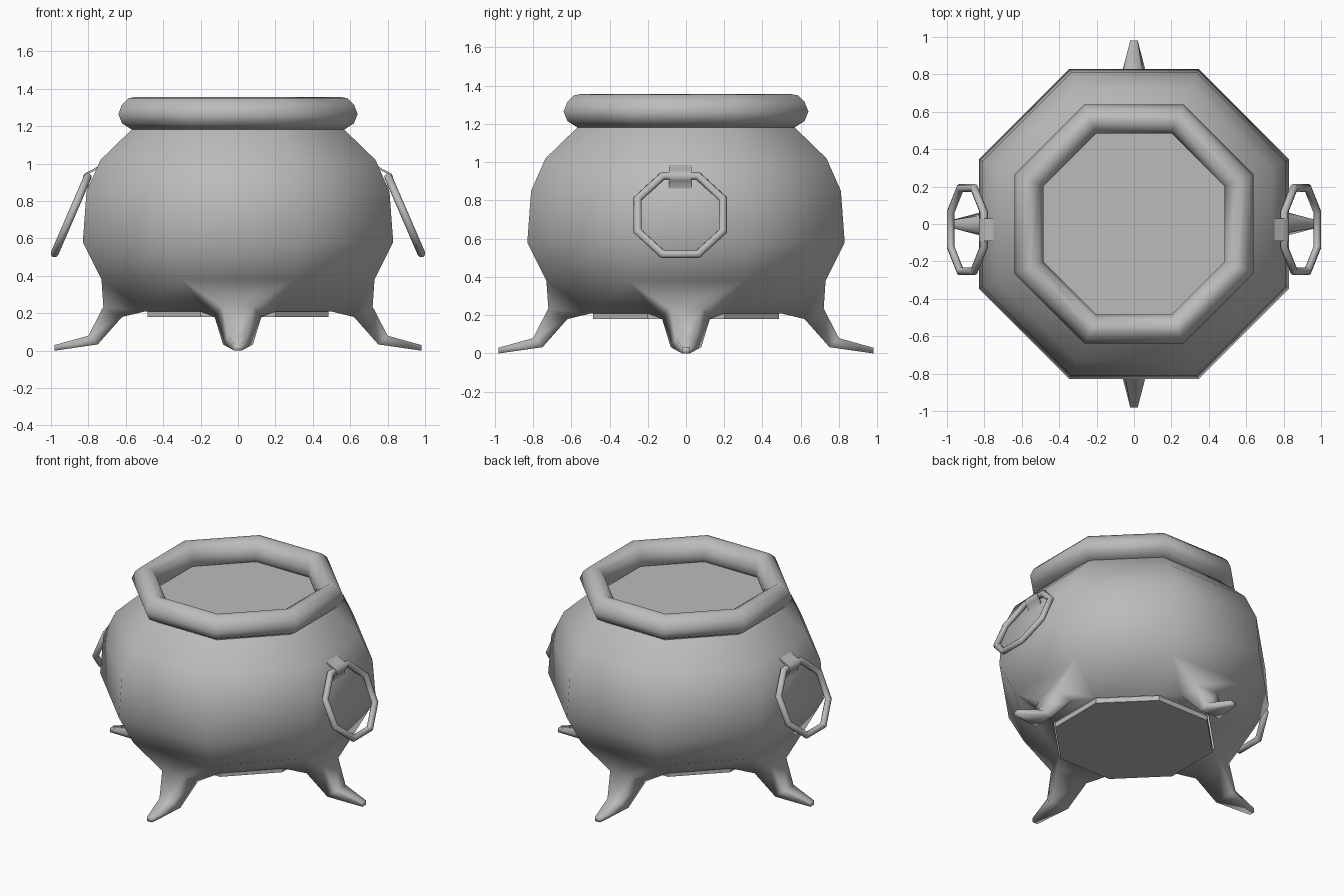
import bpy, bmesh, math
from mathutils import Matrix, Vector

cube = bpy.data.objects.get("Cube")
if cube:
    bpy.data.objects.remove(cube, do_unlink=True)

iron = bpy.data.materials.new("grey_iron")
iron.use_nodes = True
iron.diffuse_color = (0.5, 0.5, 0.5, 1)
iron.node_tree.nodes["Principled BSDF"].inputs["Base Color"].default_value = (0.5, 0.5, 0.5, 1)

SIDES = 8
CORNER = 1 / math.cos(math.pi / SIDES)   # apothem to corner radius


def finish(bm, name, smooth=True):
    bmesh.ops.recalc_face_normals(bm, faces=bm.faces[:])
    mesh = bpy.data.meshes.new(name)
    bm.to_mesh(mesh)
    bm.free()
    mesh.materials.append(iron)
    for p in mesh.polygons:
        p.use_smooth = smooth
    obj = bpy.data.objects.new(name, mesh)
    bpy.context.collection.objects.link(obj)
    return obj


def octagon(bm, apothem, z):
    return [bm.verts.new((apothem * CORNER * math.cos(math.tau * (i + 0.5) / SIDES),
                          apothem * CORNER * math.sin(math.tau * (i + 0.5) / SIDES), z))
            for i in range(SIDES)]


def bridge(bm, a, b):
    n = len(a)
    return [bm.faces.new((a[i], a[(i + 1) % n], b[(i + 1) % n], b[i])) for i in range(n)]


# Body with four feet pulled out of the lowest band of facets
bm = bmesh.new()
profile = [(0.495, 0.21), (0.73, 0.38), (0.83, 0.58), (0.81, 0.85), (0.735, 1.02), (0.56, 1.19)]
rings = [octagon(bm, r, z) for r, z in profile]
bands = [bridge(bm, a, b) for a, b in zip(rings, rings[1:])]

# Foot sections: (reach, height, half width) of the lower and upper edges
sections = [((0.62, 0.18, 0.125), (0.72, 0.235, 0.085)),
            ((0.75, 0.033, 0.08), (0.80, 0.08, 0.05)),
            ((0.98, 0.0, 0.02), (0.98, 0.03, 0.02))]
for side in range(4):
    facet = bands[0][side * 2 - 1]
    loop = list(facet.verts)             # two lower corners, then two upper
    middle = facet.calc_center_median()
    bm.faces.remove(facet)
    turn = Matrix.Rotation(math.atan2(middle.y, middle.x), 3, 'Z')
    for (r0, z0, w0), (r1, z1, w1) in sections:
        corners = [(r0, -w0, z0), (r0, w0, z0), (r1, w1, z1), (r1, -w1, z1)]
        new = [bm.verts.new(turn @ Vector(c)) for c in corners]
        bridge(bm, loop, new)
        loop = new
    bm.faces.new(loop)
finish(bm, "cauldron_body")

# Base plate
bm = bmesh.new()
low, high = octagon(bm, 0.485, 0.18), octagon(bm, 0.485, 0.215)
bridge(bm, low, high)
bm.faces.new(low)
bm.faces.new(high)
finish(bm, "base_plate", smooth=False)

# Rounded rim
bm = bmesh.new()
rim = [(0.485, 1.27), (0.503, 1.325), (0.55, 1.356), (0.585, 1.35), (0.62, 1.316),
       (0.64, 1.265), (0.62, 1.215), (0.565, 1.18), (0.505, 1.195), (0.488, 1.225)]
rings = [octagon(bm, r, z) for r, z in rim]
for a, b in zip(rings, rings[1:] + rings[:1]):
    bridge(bm, a, b)
finish(bm, "rim")

# Flat surface of the contents
bm = bmesh.new()
bm.faces.new(octagon(bm, 0.51, 1.205))
finish(bm, "contents", smooth=False)

# Hanging ring and strap lug on both sides
OFFSET = -0.03
strap = [(0.735, 0.995), (0.775, 0.97), (0.8, 0.958), (0.822, 0.945), (0.83, 0.925),
         (0.822, 0.905), (0.806, 0.89), (0.802, 0.84)]
tilt = math.radians(66.6)
for label, angle in (("left", 0), ("right", math.pi)):
    turn = Matrix.Translation((0, OFFSET, 0)) @ Matrix.Rotation(angle, 4, 'Z')

    bm = bmesh.new()
    place = turn @ Matrix.Translation((0.892, 0, 0.724)) @ Matrix.Rotation(tilt, 4, 'Y')
    loops = []
    for i in range(SIDES):
        a = math.tau * (i + 0.5) / SIDES
        loop = []
        for k in range(8):
            t = math.tau * k / 8
            r = (0.223 + 0.021 * math.cos(t)) * CORNER
            loop.append(bm.verts.new(place @ Vector((r * math.cos(a), r * math.sin(a),
                                                     0.021 * math.sin(t)))))
        loops.append(loop)
    for a, b in zip(loops, loops[1:] + loops[:1]):
        bridge(bm, a, b)
    finish(bm, label + "_ring")

    bm = bmesh.new()
    inner = [(x - 0.012, z - 0.006) for x, z in strap]
    outline = strap + inner[::-1]
    ends = [[bm.verts.new(turn @ Vector((x, y, z))) for x, z in outline] for y in (-0.06, 0.06)]
    bridge(bm, *ends)
    for end in ends:
        bm.faces.new(end)
    lug = finish(bm, label + "_lug")
    bpy.ops.object.select_all(action='DESELECT')
    lug.select_set(True)
    bpy.context.view_layer.objects.active = lug
    bpy.ops.object.shade_smooth_by_angle(angle=math.radians(50))
